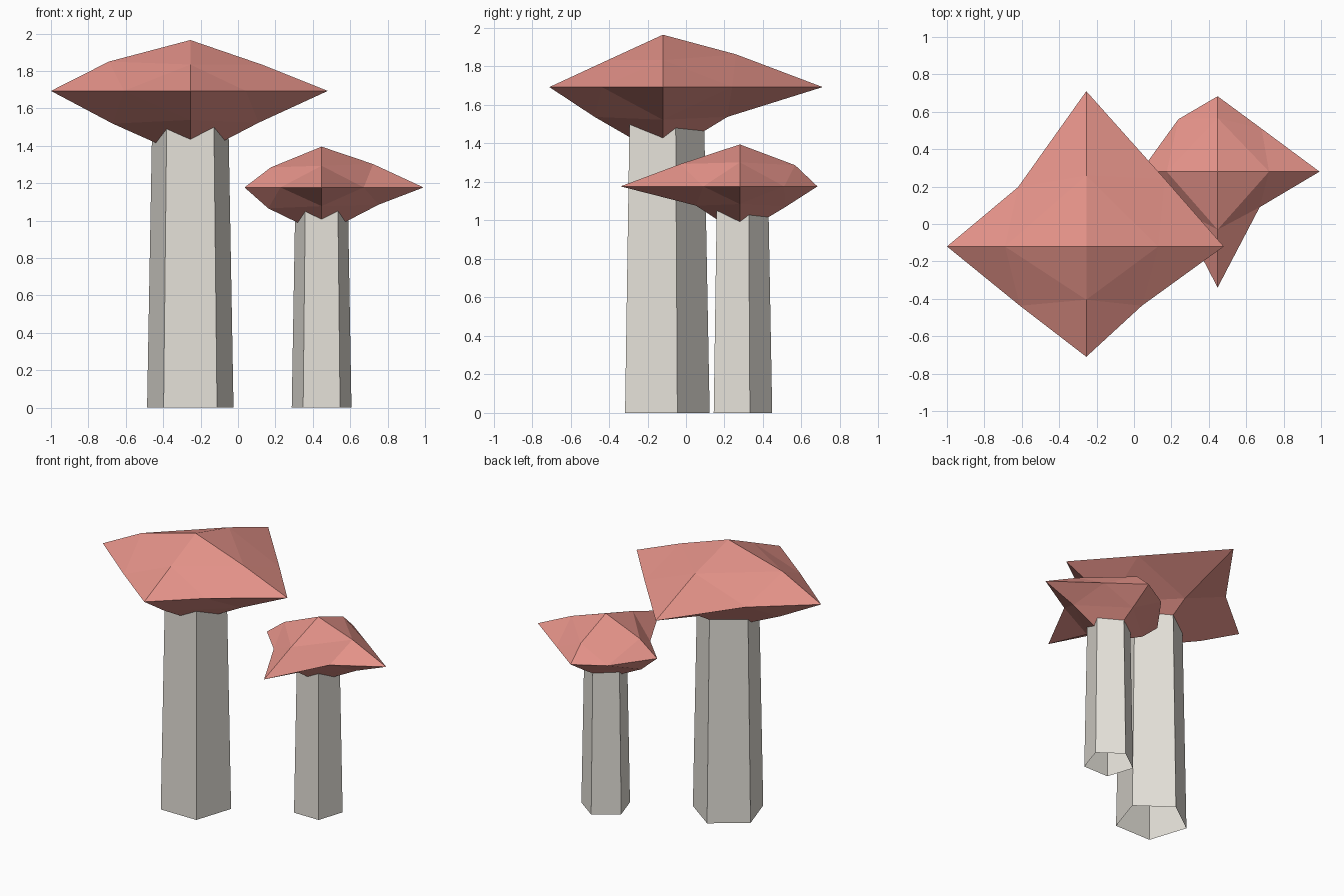
import bpy, bmesh, math
from mathutils import Vector

if "Cube" in bpy.data.objects:
    bpy.data.objects.remove(bpy.data.objects["Cube"])


def material(name, rgb):
    m = bpy.data.materials.new(name)
    m.diffuse_color = (*rgb, 1)
    m.use_nodes = True
    m.node_tree.nodes["Principled BSDF"].inputs["Base Color"].default_value = m.diffuse_color
    return m


RED = material("cap_red", (0.78, 0.29, 0.25))
STONE = material("stem_stone", (0.78, 0.75, 0.69))


def finish(bm, name, loc, mat):
    bmesh.ops.recalc_face_normals(bm, faces=bm.faces)
    mesh = bpy.data.meshes.new(name)
    bm.to_mesh(mesh)
    bm.free()
    mesh.materials.append(mat)
    ob = bpy.data.objects.new(name, mesh)
    ob.location = loc
    bpy.context.collection.objects.link(ob)


def stem(name, x, y, r0, r1, height):
    """Open, tapered five-sided tube with its point to the back."""
    bm = bmesh.new()
    rings = []
    for r, z in ((r0, 0), (r1, height)):
        angles = [math.pi / 2 + i * math.tau / 5 for i in range(5)]
        rings.append([bm.verts.new((r * math.cos(a), r * math.sin(a), z)) for a in angles])
    low, high = rings
    for i in range(5):
        j = (i + 1) % 5
        bm.faces.new((low[i], low[j], high[j], high[i]))
    finish(bm, name, (x, y, 0), STONE)


def cap(name, loc, tips, top, bottom, rim, upper, lower):
    """Irregular octahedron, each face split in four. Order: east, north, west, south."""
    bm = bmesh.new()
    dirs = [Vector((1, 0, 0)), Vector((0, 1, 0)), Vector((-1, 0, 0)), Vector((0, -1, 0))]
    corner = [bm.verts.new(d * r) for d, r in zip(dirs, tips)]
    edge = [bm.verts.new((x, y, 0)) for x, y in rim]
    for pole_z, ring in ((top, upper), (bottom, lower)):
        pole = bm.verts.new((0, 0, pole_z))
        mid = [bm.verts.new(d * r + Vector((0, 0, z))) for d, (r, z) in zip(dirs, ring)]
        for i in range(4):
            j = (i + 1) % 4
            for tri in ((corner[i], edge[i], mid[i]), (edge[i], corner[j], mid[j]),
                        (edge[i], mid[j], mid[i]), (mid[i], mid[j], pole)):
                bm.faces.new(tri)
    finish(bm, name, loc, RED)


# Large mushroom
stem("large_stem", -0.255, -0.12, 0.243, 0.213, 1.6)
cap("large_cap", (-0.255, -0.12, 1.693),
    tips=(0.735, 0.83, 0.745, 0.59), top=0.272, bottom=-0.36,
    rim=((0.42, 0.36), (-0.365, 0.317), (-0.355, -0.317), (0.297, -0.317)),
    upper=((0.385, 0.14), (0.38, 0.17), (0.435, 0.157), (0.285, 0.141)),
    lower=((0.365, -0.17), (0.335, -0.155), (0.415, -0.175), (0.355, -0.155)))

# Small mushroom
stem("small_stem", 0.447, 0.28, 0.168, 0.148, 1.1)
cap("small_cap", (0.447, 0.28, 1.177),
    tips=(0.545, 0.403, 0.412, 0.62), top=0.218, bottom=-0.25,
    rim=((0.235, 0.23), (-0.21, 0.28), (-0.22, -0.195), (0.225, -0.19)),
    upper=((0.275, 0.125), (0.287, 0.11), (0.272, 0.107), (0.31, 0.116)),
    lower=((0.305, -0.092), (0.24, -0.105), (0.285, -0.112), (0.228, -0.1)))
